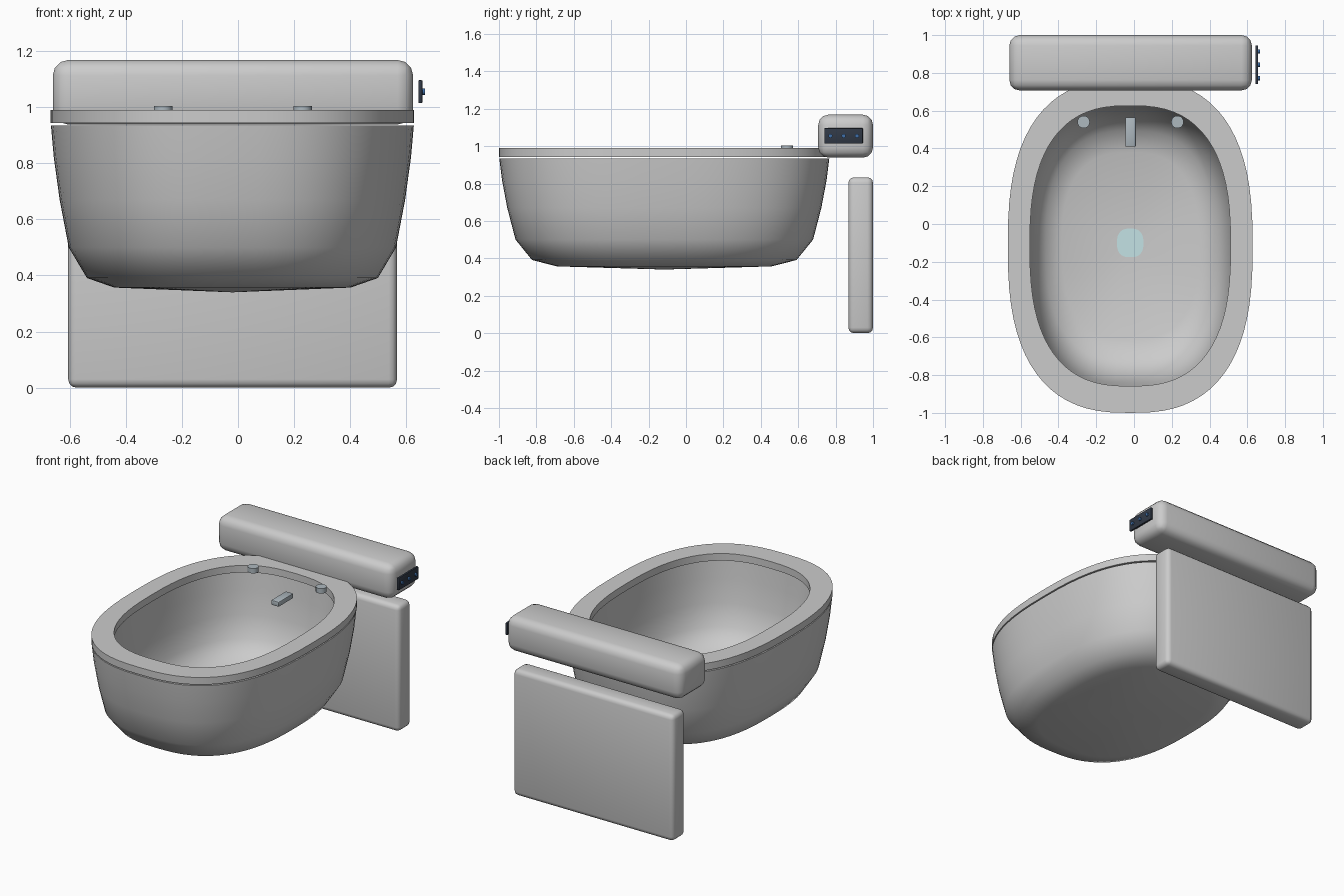
import bpy, bmesh, math

if "Cube" in bpy.data.objects:
    bpy.data.objects.remove(bpy.data.objects["Cube"])

CX, CY = -0.02, -0.116      # centre of the oval bowl
A, B = 0.648, 0.884         # half width / half length of the oval
SEG = 72


def material(name, rgb):
    m = bpy.data.materials.new(name)
    m.diffuse_color = (*rgb, 1)
    m.use_nodes = True
    m.node_tree.nodes["Principled BSDF"].inputs["Base Color"].default_value = m.diffuse_color
    return m


PALE = material("pale_blue_grey", (0.42, 0.48, 0.52))
AQUA = material("water", (0.55, 0.76, 0.78))
DARK = material("dark_panel", (0.03, 0.04, 0.06))
BLUE = material("blue_button", (0.05, 0.16, 0.40))


def finish(name, bm, mat=None, angle=35):
    bmesh.ops.recalc_face_normals(bm, faces=bm.faces)
    me = bpy.data.meshes.new(name)
    bm.to_mesh(me)
    bm.free()
    ob = bpy.data.objects.new(name, me)
    bpy.context.collection.objects.link(ob)
    if mat:
        me.materials.append(mat)
    bpy.context.view_layer.objects.active = ob
    ob.select_set(True)
    bpy.ops.object.shade_smooth_by_angle(angle=math.radians(angle))
    ob.select_set(False)
    return ob


def oval_loft(name, profile, caps=None, n=2.6, mat=None, angle=35, centre=(CX, CY)):
    """Loft superellipse rings; profile = (half width, half length, z) per ring.
    caps = z of the fan centres at both ends; without caps the ends are joined."""
    bm = bmesh.new()
    rings = []
    for a, b, z in profile:
        ring = []
        for i in range(SEG):
            t = 2 * math.pi * i / SEG
            c, s = math.cos(t), math.sin(t)
            x = math.copysign(abs(c) ** (2 / n), c) * a
            y = math.copysign(abs(s) ** (2 / n), s) * b
            ring.append(bm.verts.new((centre[0] + x, centre[1] + y, z)))
        rings.append(ring)
    pairs = list(zip(rings, rings[1:]))
    if not caps:
        pairs.append((rings[-1], rings[0]))
    for r0, r1 in pairs:
        for i in range(SEG):
            j = (i + 1) % SEG
            bm.faces.new((r0[i], r0[j], r1[j], r1[i]))
    if caps:
        for ring, z in zip((rings[0], rings[-1]), caps):
            c = bm.verts.new((*centre, z))
            for i in range(SEG):
                bm.faces.new((c, ring[i], ring[(i + 1) % SEG]))
    return finish(name, bm, mat, angle)


def box(name, lo, hi, bevel=0.0, segs=3, mat=None):
    bm = bmesh.new()
    bmesh.ops.create_cube(bm, size=1)
    for v in bm.verts:
        v.co = [(l + h) / 2 + c * (h - l) for l, h, c in zip(lo, hi, v.co)]
    if bevel:
        bmesh.ops.bevel(bm, geom=bm.edges[:], offset=bevel, segments=segs,
                        profile=0.5, affect='EDGES')
    return finish(name, bm, mat, 40)


def cylinder(name, centre, r, depth, mat, axis='Z', segs=24):
    bm = bmesh.new()
    bmesh.ops.create_cone(bm, cap_ends=True, segments=segs, radius1=r, radius2=r, depth=depth)
    for v in bm.verts:
        x, y, z = v.co
        if axis == 'X':
            x, y, z = z, y, x
        v.co = (centre[0] + x, centre[1] + y, centre[2] + z)
    return finish(name, bm, mat)


# Bowl: outer shell up to the rim, then the basin inside it with a nearly flat floor
outer = [(0.65, 0.357), (0.80, 0.391), (0.90, 0.50), (0.95, 0.67),
         (0.982, 0.82), (0.998, 0.935)]
inner = [(0.86, 0.935), (0.845, 0.82), (0.82, 0.67), (0.775, 0.53), (0.69, 0.44),
         (0.56, 0.405)]
profile = [(s * A, s * B, z) for s, z in outer + inner]
oval_loft("bowl", profile, caps=(0.34, 0.385), angle=60)

# Seat ring with square edges
oval_loft("seat", [(A, B, 0.943), (A, B, 0.99),
                   (0.531, 0.742, 0.99), (0.531, 0.742, 0.943)])

# Water spot at the bottom of the basin
oval_loft("water", [(0.07, 0.076, 0.385), (0.07, 0.076, 0.392)], caps=(0.385, 0.392),
          mat=AQUA, centre=(CX, -0.10))

# Tank and wall mounting plate
box("tank", (-0.66, 0.707, 0.938), (0.624, 1.0, 1.168), 0.055)
box("wall_plate", (-0.605, 0.868, 0.0), (0.567, 1.0, 0.833), 0.03)

# Seat hinges
for side, x in (("left", -0.267), ("right", 0.23)):
    cylinder(f"hinge_{side}", (x, 0.54, 0.988), 0.033, 0.032, PALE)

# Spray nozzle
box("nozzle", (-0.046, 0.41, 0.858), (0.010, 0.565, 0.89), 0.005, 2, PALE)

# Side control panel with three buttons
box("control_panel", (0.643, 0.74, 1.014), (0.657, 0.945, 1.096), 0.003, 2, DARK)
for i in range(3):
    cylinder(f"button_{i + 1}", (0.659, 0.772 + 0.071 * i, 1.055), 0.011, 0.014, BLUE, 'X', 16)
